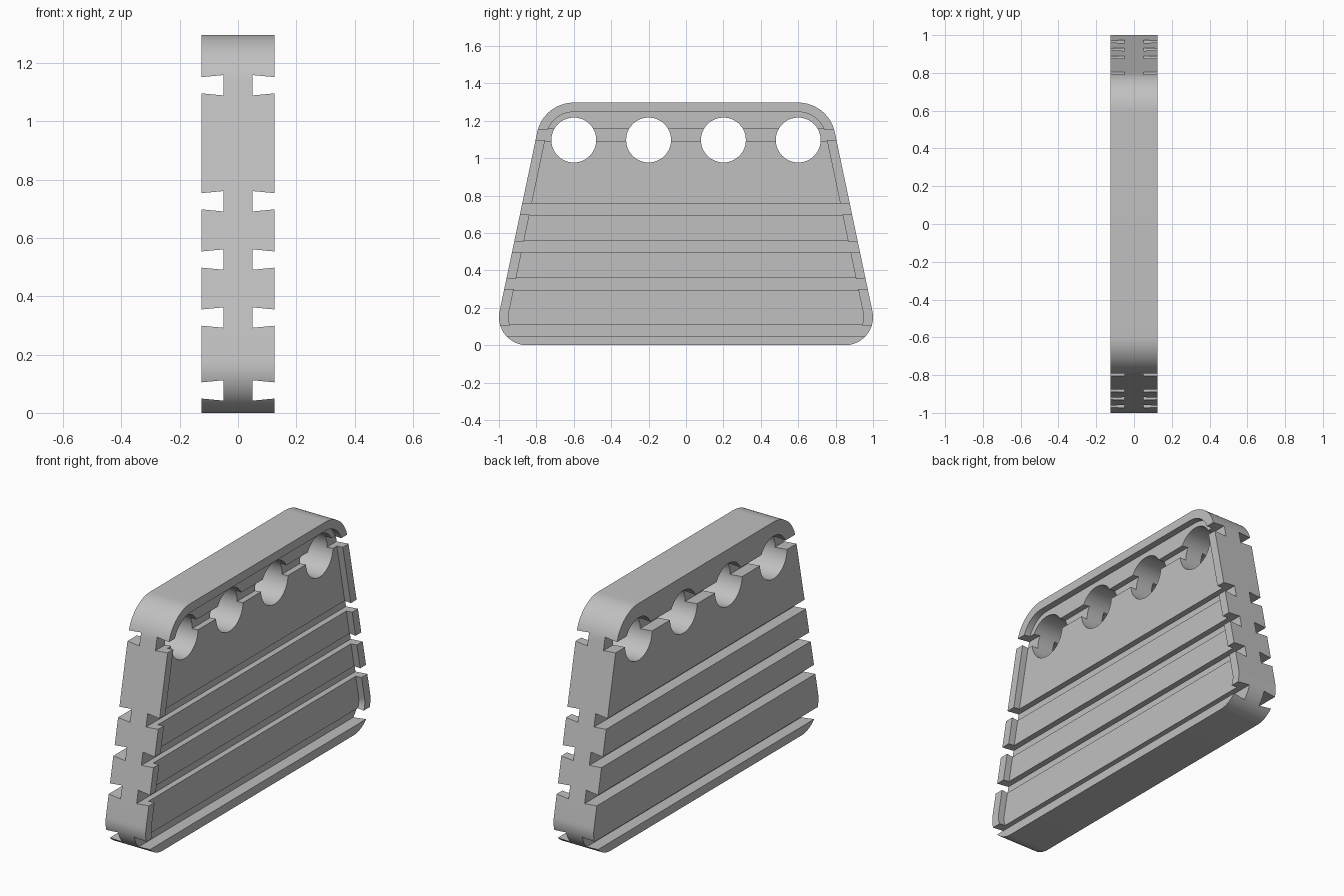
import bpy
import bmesh
from math import atan2, asin, pi, sin, cos, hypot
from mathutils import Vector

cube = bpy.data.objects.get("Cube")
if cube:
    bpy.data.objects.remove(cube, do_unlink=True)

HALF = 0.125            # half thickness of the plate
TOP = (0.6, 1.097)      # centre of upper corner arcs (y, z)
LOW = (0.85, 0.15)      # centre of lower corner arcs
TOP_R, LOW_R = 0.2, 0.15


def prism(name, outline, axis, start, end):
    """Extrude a 2D outline along x (points are y, z) or y (points are x, z)."""
    bm = bmesh.new()
    place = (lambda a, b: (start, a, b)) if axis == "x" else (lambda a, b: (a, start, b))
    face = bm.faces.new([bm.verts.new(place(a, b)) for a, b in outline])
    shift = Vector((end - start, 0, 0) if axis == "x" else (0, end - start, 0))
    grown = bmesh.ops.extrude_face_region(bm, geom=[face])["geom"]
    bmesh.ops.translate(bm, vec=shift, verts=[v for v in grown if isinstance(v, bmesh.types.BMVert)])
    bmesh.ops.recalc_face_normals(bm, faces=bm.faces)
    mesh = bpy.data.meshes.new(name)
    bm.to_mesh(mesh)
    bm.free()
    obj = bpy.data.objects.new(name, mesh)
    bpy.context.collection.objects.link(obj)
    return obj


def arc(centre, r, a0, a1, steps=20):
    angles = [a0 + (a1 - a0) * i / steps for i in range(steps + 1)]
    return [(centre[0] + r * cos(a), centre[1] + r * sin(a)) for a in angles]


def rounded_trapezoid(inset):
    """Tangent-sided outline around the four corner arcs."""
    dy, dz = LOW[0] - TOP[0], TOP[1] - LOW[1]
    side = atan2(dy, dz) - asin((TOP_R - LOW_R) / hypot(dy, dz))
    half = arc(LOW, LOW_R - inset, -pi / 2, side) + arc(TOP, TOP_R - inset, side, pi / 2)
    return half + [(-y, z) for y, z in reversed(half)]


def cut(target, cutter):
    cutter.hide_render = True
    mod = target.modifiers.new("cut", "BOOLEAN")
    mod.operation, mod.solver, mod.object = "DIFFERENCE", "EXACT", cutter
    bpy.context.view_layer.objects.active = target
    bpy.ops.object.modifier_apply(modifier=mod.name)
    bpy.data.objects.remove(cutter, do_unlink=True)


# Main plate
plate = prism("slotted_plate", rounded_trapezoid(0), "x", -HALF, HALF)

# Shallow recess on the left face, leaving a rim
cut(plate, prism("recess_cutter", rounded_trapezoid(0.05), "x", HALF - 0.0375, HALF + 0.1))

# Row of round holes
for y in (-0.6, -0.2, 0.2, 0.6):
    ring = arc((y, TOP[1]), 0.12, 0, 2 * pi, 48)[:-1]
    cut(plate, prism("hole_cutter", ring, "x", -0.3, 0.3))

# Dovetail grooves on both faces
deep, out = 0.05, 0.16
for z in (0.077, 0.327, 0.526, 0.726, 1.124):
    for s in (-1, 1):
        wide, narrow = 0.035, 0.0245
        section = [(s * deep, z - wide), (s * out, z - narrow),
                   (s * out, z + narrow), (s * deep, z + wide)]
        cut(plate, prism("groove_cutter", section, "y", -1.2, 1.2))

# Single grey material
grey = bpy.data.materials.new("plain_grey")
grey.use_nodes = True
colour = (0.53, 0.53, 0.53, 1)
grey.diffuse_color = colour
grey.node_tree.nodes["Principled BSDF"].inputs["Base Color"].default_value = colour
plate.data.materials.clear()
plate.data.materials.append(grey)

bpy.ops.object.select_all(action="DESELECT")
plate.select_set(True)
bpy.context.view_layer.objects.active = plate
bpy.ops.object.shade_smooth_by_angle(angle=pi / 6)
